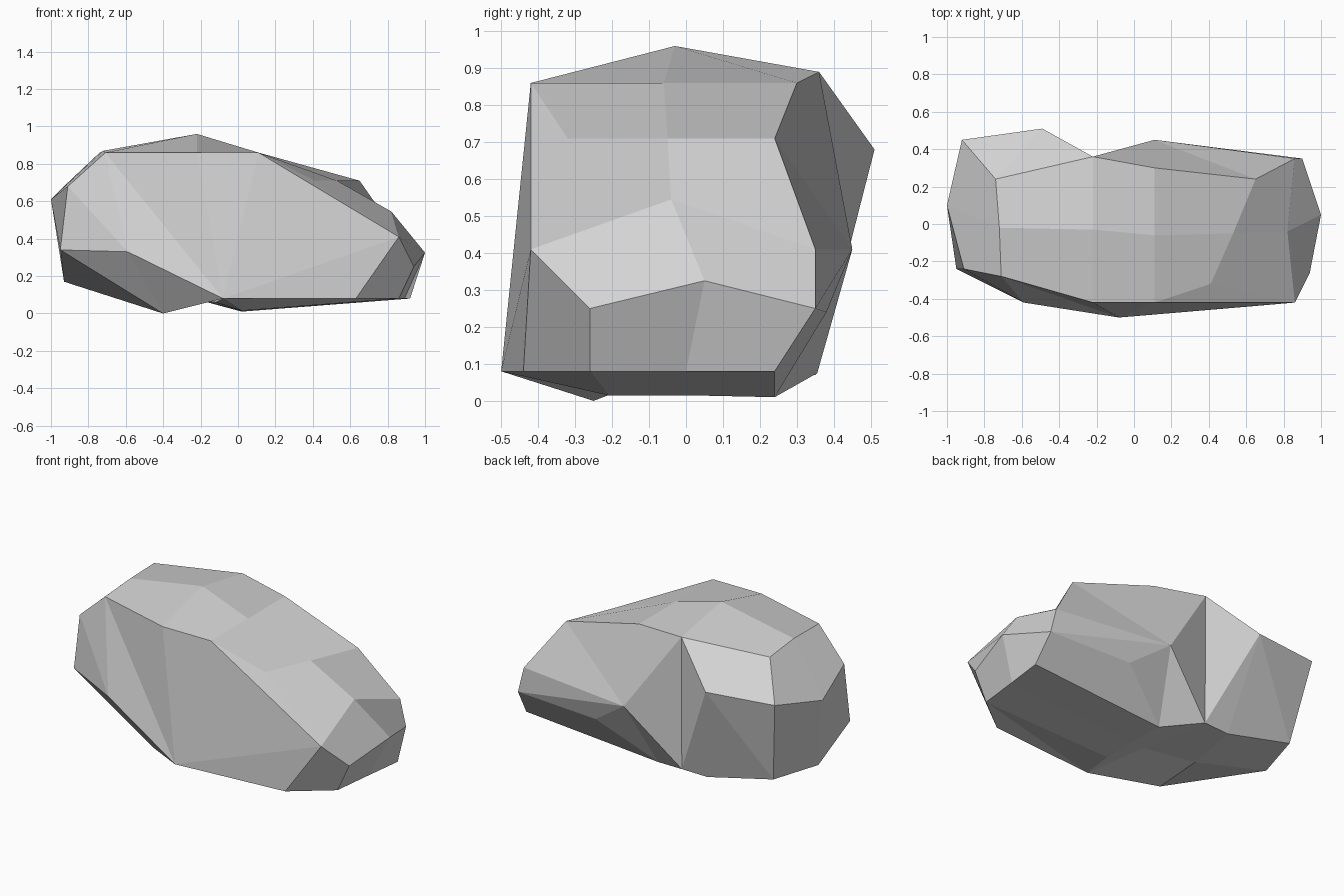
import bpy
import bmesh

default_cube = bpy.data.objects.get("Cube")
if default_cube:
    bpy.data.objects.remove(default_cube, do_unlink=True)

# One plain grey stone colour
GREY = (0.65, 0.65, 0.65, 1.0)
stone = bpy.data.materials.new("stone_grey")
stone.use_nodes = True
stone.diffuse_color = GREY
shader = stone.node_tree.nodes["Principled BSDF"]
shader.inputs["Base Color"].default_value = GREY
shader.inputs["Roughness"].default_value = 0.9

# Ribs of a band that wraps over the top and back underneath: front, middle, back
ribs = {
    "blunt": [(-.91, -.24, .68), (-1, .10, .61), (-.92, .45, .69)],
    "shoulder": [(-.71, -.28, .86), (-.72, -.02, .87), (-.74, .24, .86)],
    "crest": [(-.22, -.42, .86), (-.22, -.03, .96), (-.22, .36, .89)],
    "brow": [(.11, -.42, .86), (.11, -.06, .86), (.11, .30, .86)],
    "slope": [(.41, -.32, .71), (.53, -.05, .71), (.65, .24, .71)],
    "lip": [(.86, -.42, .41), (.82, -.04, .545), (.86, .35, .41)],
    "nose": [(.94, -.26, .25), (1, .05, .325), (.90, .35, .25)],
    "chin": [(.86, -.26, .08), (.89, 0, .08), (.92, .24, .08)],
    "keel": [(.02, -.21, .015), (.02, .01, .015), (.02, .24, .01)],
    "groove": [(-.08, -.50, .08), (-.12, -.06, .06), (-.22, .355, .075)],
    "foot": [(-.40, -.25, 0), (-.47, -.03, .085), (-.39, .35, .07)],
    "heel": [(-.95, -.24, .34), (-.93, .04, .17), (-.84, .35, .175)],
}

bm = bmesh.new()
band = {name: [bm.verts.new(p) for p in rib] for name, rib in ribs.items()}
front = {name: rib[0] for name, rib in band.items()}
back = {name: rib[2] for name, rib in band.items()}

# Extra corners on the two flanks
front["cheek"] = bm.verts.new((-.59, -.42, .33))
front["skirt"] = bm.verts.new((.63, -.44, .08))
back["bulge"] = bm.verts.new((-.49, .51, .68))
back["hip"] = bm.verts.new((.11, .45, .41))
back["hem"] = bm.verts.new((.35, .38, .24))


def patch(side, names):
    """One flat facet through the named corners."""
    bm.faces.new([side[name] for name in names.split()])


def fan(side, hub, names):
    """Triangles from a hub to a chain of corners."""
    chain = names.split()
    for first, second in zip(chain, chain[1:]):
        patch(side, f"{hub} {first} {second}")


# Band skin
rows = list(band.values())
for rib, following in zip(rows, rows[1:] + rows[:1]):
    for i in range(2):
        bm.faces.new((rib[i], rib[i + 1], following[i + 1], following[i]))

# Front flank
fan(front, "groove", "foot cheek shoulder crest brow lip skirt chin keel")
fan(front, "cheek", "foot heel blunt shoulder")
patch(front, "brow slope lip")
patch(front, "lip nose chin skirt")

# Back flank, two masses meeting in a notch
fan(back, "bulge", "groove crest shoulder blunt heel foot groove")
fan(back, "hip", "groove crest brow slope lip nose hem keel groove")
patch(back, "nose chin keel hem")

bmesh.ops.recalc_face_normals(bm, faces=bm.faces)
mesh = bpy.data.meshes.new("rock")
bm.to_mesh(mesh)
bm.free()
mesh.materials.append(stone)
rock = bpy.data.objects.new("rock", mesh)
bpy.context.scene.collection.objects.link(rock)
